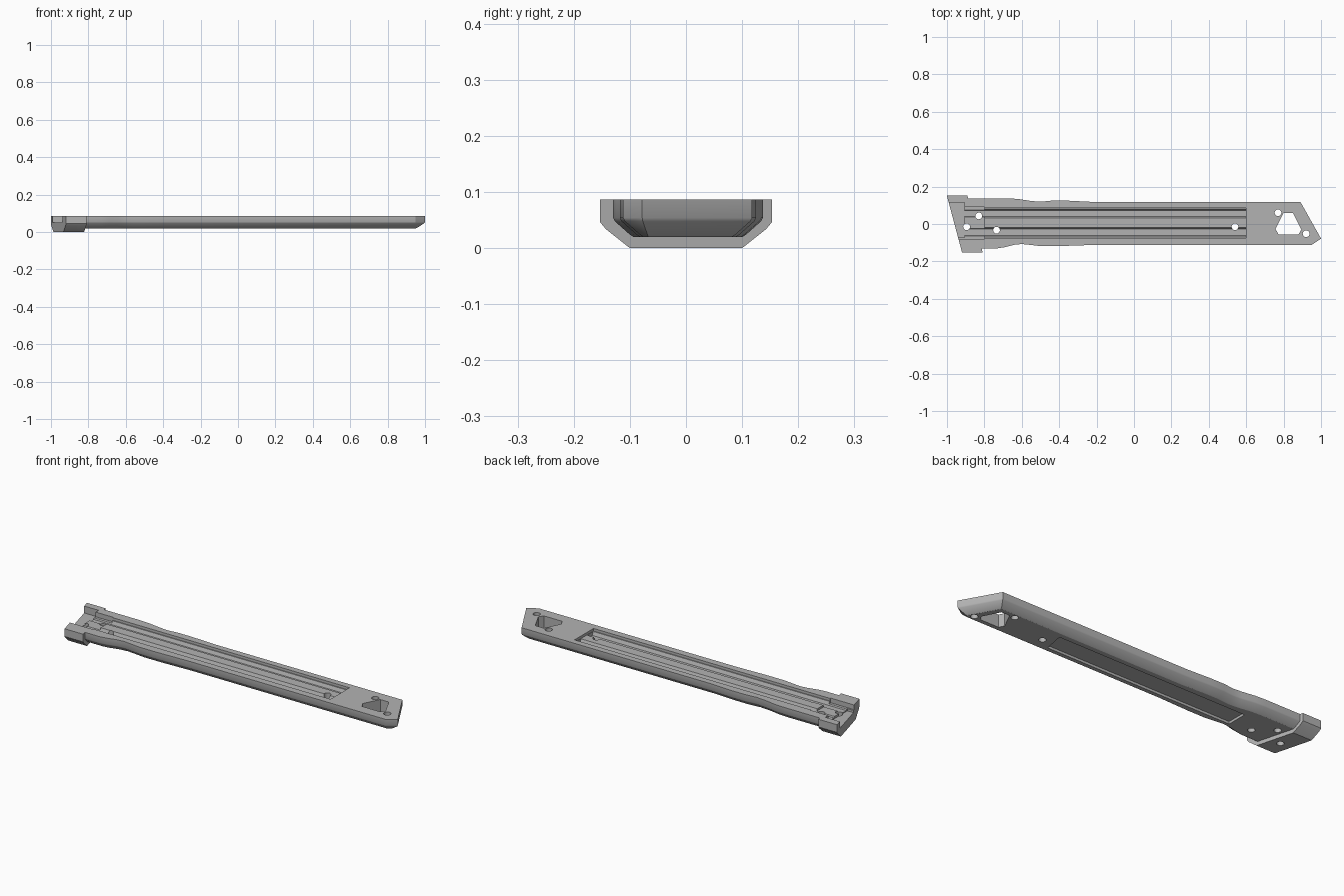
import bpy, bmesh, math
from mathutils import Vector

cube = bpy.data.objects.get("Cube")
if cube:
    bpy.data.objects.remove(cube)

grey = bpy.data.materials.new("mid grey")
grey.use_nodes = True
colour = (0.45, 0.45, 0.45, 1)
grey.diffuse_color = colour
grey.node_tree.nodes["Principled BSDF"].inputs["Base Color"].default_value = colour

TOP = 0.087
SLANT = -0.267


def solid(name, rings):
    """Closed solid skinned through matching rings of points."""
    bm = bmesh.new()
    loops = [[bm.verts.new(p) for p in ring] for ring in rings]
    for a, b in zip(loops, loops[1:]):
        for i in range(len(a)):
            j = (i + 1) % len(a)
            bm.faces.new((a[i], a[j], b[j], b[i]))
    bm.faces.new(loops[0][::-1])
    bm.faces.new(loops[-1])
    bmesh.ops.recalc_face_normals(bm, faces=bm.faces)
    mesh = bpy.data.meshes.new(name)
    bm.to_mesh(mesh)
    bm.free()
    mesh.materials.append(grey)
    ob = bpy.data.objects.new(name, mesh)
    bpy.context.collection.objects.link(ob)
    return ob


def inset(outline, d):
    """Move a counter-clockwise outline inwards by d."""
    pts = [Vector(p) for p in outline]
    out = []
    for i, p in enumerate(pts):
        a = (p - pts[i - 1]).normalized()
        b = (pts[(i + 1) % len(pts)] - p).normalized()
        na, nb = Vector((-a.y, a.x)), Vector((-b.y, b.x))
        out.append(p + (na + nb) * d / (1 + na.dot(nb)))
    return out


def prism(name, outline, levels):
    return solid(name, [[(p.x, p.y, z) for p in inset(outline, d)] for z, d in levels])


def beam(name, profile, x0, x1, slant0=0, slant1=0):
    """Extrude a y-z profile along x, with optionally slanted ends."""
    return solid(name, [[(x + s * y, y, z) for y, z in profile]
                        for x, s in ((x0, slant0), (x1, slant1))])


def box(name, x0, x1, y0, y1, z0, z1, slant0=0, slant1=0):
    return beam(name, [(y0, z0), (y1, z0), (y1, z1), (y0, z1)], x0, x1, slant0, slant1)


def combine(target, tool, operation="DIFFERENCE"):
    mod = target.modifiers.new(operation.title(), "BOOLEAN")
    mod.operation, mod.solver, mod.object = operation, "EXACT", tool
    bpy.context.view_layer.objects.active = target
    bpy.ops.object.modifier_apply(modifier=mod.name)
    bpy.data.objects.remove(tool)


# Handle body with a waisted grip and slanted butt
outline = [(-0.9, -0.13), (-0.73, -0.13), (-0.69, -0.124), (-0.64, -0.111), (-0.6, -0.107),
           (-0.56, -0.111), (-0.5, -0.118), (-0.4, -0.118), (-0.22, -0.112), (0.95, -0.112),
           (1.0, -0.078), (0.89, 0.118), (-0.22, 0.118), (-0.36, 0.125), (-0.44, 0.125),
           (-0.5, 0.119), (-0.55, 0.123), (-0.62, 0.134), (-0.68, 0.137), (-0.95, 0.137)]
handle = prism("handle_scale", outline, [(0.02, 0.036), (0.024, 0.03), (0.048, 0.003), (0.054, 0), (TOP, 0)])

# Thicker slanted guard block
half = [(0.1, 0), (0.143, 0.034), (0.153, 0.046), (0.153, TOP)]
profile = half + [(-y, z) for y, z in reversed(half)]
combine(handle, beam("guard_block", profile, -0.96, -0.85, SLANT, SLANT), "UNION")

# Long shallow recess, then two sloped channels in its floor
combine(handle, box("recess_cutter", -1.1, 0.6, -0.075, 0.085, 0.073, 0.1))
for low, high in ((0.03, 0.083), (-0.073, -0.015)):
    shape = [(low, 0.08), (low + 0.011, 0.055), (high - 0.011, 0.055), (high, 0.08)]
    combine(handle, beam("channel_cutter", shape, -1.1, 0.598))

# Stepped seat at the guard end
combine(handle, box("seat_cutter", -1.1, -0.8, -0.08, 0.09, 0.062, 0.1))
combine(handle, box("guard_seat_cutter", -1.1, -0.905, -0.071, 0.115, 0.05, 0.1))

# Shallow panel on the underside
combine(handle, box("panel_cutter", -0.62, 0.485, -0.055, 0.055, 0, 0.033, 0, 0.2))

# Triangular lanyard opening with clipped corners
triangle = [(0.772, -0.055), (0.88, -0.055), (0.895, -0.03), (0.85, 0.06), (0.8, 0.06), (0.757, -0.027)]
combine(handle, prism("lanyard_cutter", triangle, [(-0.05, 0), (0.15, 0)]))

# Pin holes
for x, y in ((0.77, 0.06), (0.92, -0.052), (0.54, -0.015), (-0.735, -0.033), (-0.83, 0.043), (-0.895, -0.015)):
    circle = [(x + 0.018 * math.cos(i * math.tau / 20), y + 0.018 * math.sin(i * math.tau / 20))
              for i in range(20)]
    combine(handle, prism("pin_cutter", circle, [(-0.05, 0), (0.15, 0)]))

bpy.ops.object.select_all(action="DESELECT")
handle.select_set(True)
bpy.context.view_layer.objects.active = handle
bpy.ops.object.shade_smooth_by_angle(angle=math.radians(30))
